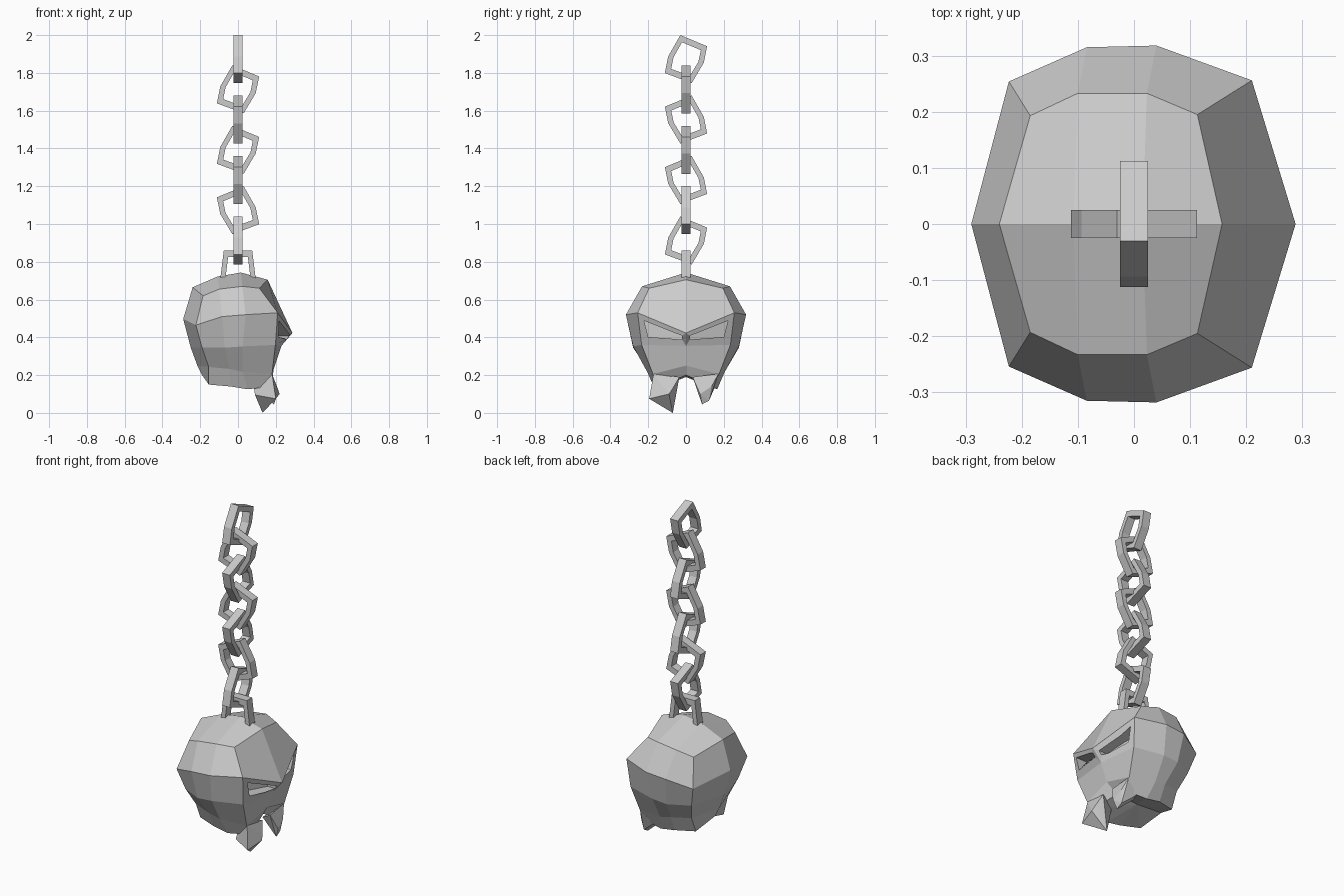
import bpy, bmesh
from mathutils import Vector

if "Cube" in bpy.data.objects:
    bpy.data.objects.remove(bpy.data.objects["Cube"])

def finish(name, bm):
    bmesh.ops.recalc_face_normals(bm, faces=bm.faces)
    me = bpy.data.meshes.new(name)
    bm.to_mesh(me)
    bm.free()
    ob = bpy.data.objects.new(name, me)
    bpy.context.collection.objects.link(ob)
    return ob

def hull(name, pts):
    bm = bmesh.new()
    for p in pts:
        bm.verts.new(p)
    bmesh.ops.convex_hull(bm, input=bm.verts)
    return finish(name, bm)

def link(name, outline, zc, along_x, flip=1, inner=0.7, half=0.025):
    """Flat polygonal ring standing in the xz or yz plane."""
    bm = bmesh.new()
    loops = []
    for scale, off in ((1, half), (1, -half), (inner, -half), (inner, half)):
        loop = []
        for u, w in outline:
            u, w = u * scale * flip, zc + w * scale
            loop.append(bm.verts.new((u, off, w) if along_x else (off, u, w)))
        loops.append(loop)
    n = len(outline)
    for k in range(4):
        a, b = loops[k], loops[(k + 1) % 4]
        for i in range(n):
            j = (i + 1) % n
            bm.faces.new((a[i], a[j], b[j], b[i]))
    return finish(name, bm)

# Chain: skewed hexagonal links alternating by 90 degrees
hexagon = [(-.03, .127), (.112, .068), (.094, -.02),
           (.03, -.127), (-.112, -.074), (-.094, .015)]
for i, flip in enumerate((1, 1, -1, 1, -1, -1, 1)):
    link(f"chain_link_{i + 1}", hexagon, 1.873 - .16 * i, i % 2 == 1, flip)

# Anchor loop sunk in the crown
link("anchor_loop", [(-.075, .12), (.075, .12), (.105, -.12), (-.105, -.12)], .74, True)

# Skull: half rings from back centre to front centre, mirrored across y = 0
rings = [
    [(-.24, 0, .665), (-.185, .193, .62), (-.1, .233, .655),
     (.023, .233, .67), (.113, .195, .66), (.157, 0, .705)],
    [(-.29, 0, .497), (-.223, .254, .465), (-.084, .315, .51),
     (.04, .318, .52), (.21, .256, .53), (.288, 0, .423)],
    [(-.25, 0, .345), (-.19, .22, .345), (-.07, .28, .345),
     (.025, .28, .352), (.198, .235, .36), (.23, 0, .355)],
    [(-.215, 0, .25), (-.155, .17, .243), (-.045, .205, .233),
     (.025, .205, .217), (.18, .175, .206), (.19, 0, .25)],
    [(-.19, 0, .2), (-.155, .13, .15), (-.04, .165, .14),
     (.05, .165, .125), (.18, .14, .14), (.12, 0, .2)],
]
bm = bmesh.new()
loops = []
for r in rings:
    full = r + [(x, -y, z) for x, y, z in r[4:0:-1]]
    loops.append([bm.verts.new(p) for p in full])
for a, b in zip(loops, loops[1:]):
    for i in range(10):
        j = (i + 1) % 10
        bm.faces.new((a[i], a[j], b[j], b[i]))
# Crown ridge
r1, r2 = bm.verts.new((-.108, 0, .722)), bm.verts.new((.015, 0, .743))
t = loops[0]
for b, c, d, e in ((1, 2, 3, 4), (9, 8, 7, 6)):
    bm.faces.new((t[0], t[b], t[c], r1))
    bm.faces.new((r1, t[c], t[d], r2))
    bm.faces.new((r2, t[d], t[e], t[5]))
# Underside
mid = bm.verts.new((-.02, 0, .19))
for i in range(10):
    bm.faces.new((loops[-1][i], loops[-1][(i + 1) % 10], mid))
skull = finish("skull", bm)

# Slanted eye recesses
eye = [(.222, .488), (.02, .408), (.02, .388), (.2, .402)]
for side, label in ((1, "left"), (-1, "right")):
    pts = [(.4, side * y, z) for y, z in eye]
    pts += [(.215 - .38 * y, side * y, z) for y, z in eye]
    cutter = hull(f"eye_cutter_{label}", pts)
    cutter.hide_render = True
    cutter.hide_set(True)
    m = skull.modifiers.new(f"eye_{label}", 'BOOLEAN')
    m.operation = 'DIFFERENCE'
    m.solver = 'EXACT'
    m.object = cutter

# Broken jaw pieces either side of the notch
hull("large_jaw_tooth", [(.18, -.172, .207), (.185, -.035, .19), (.21, -.07, .13),
                         (.22, -.09, .1), (.2, -.195, .075), (.13, -.07, 0),
                         (.09, -.15, .095), (.08, -.09, .17)])
hull("small_jaw_tooth", [(.18, .172, .207), (.185, .035, .19), (.21, .075, .1),
                         (.19, .085, .045), (.19, .122, .065), (.2, .135, .14),
                         (.09, .1, .13), (.11, .15, .13)])
